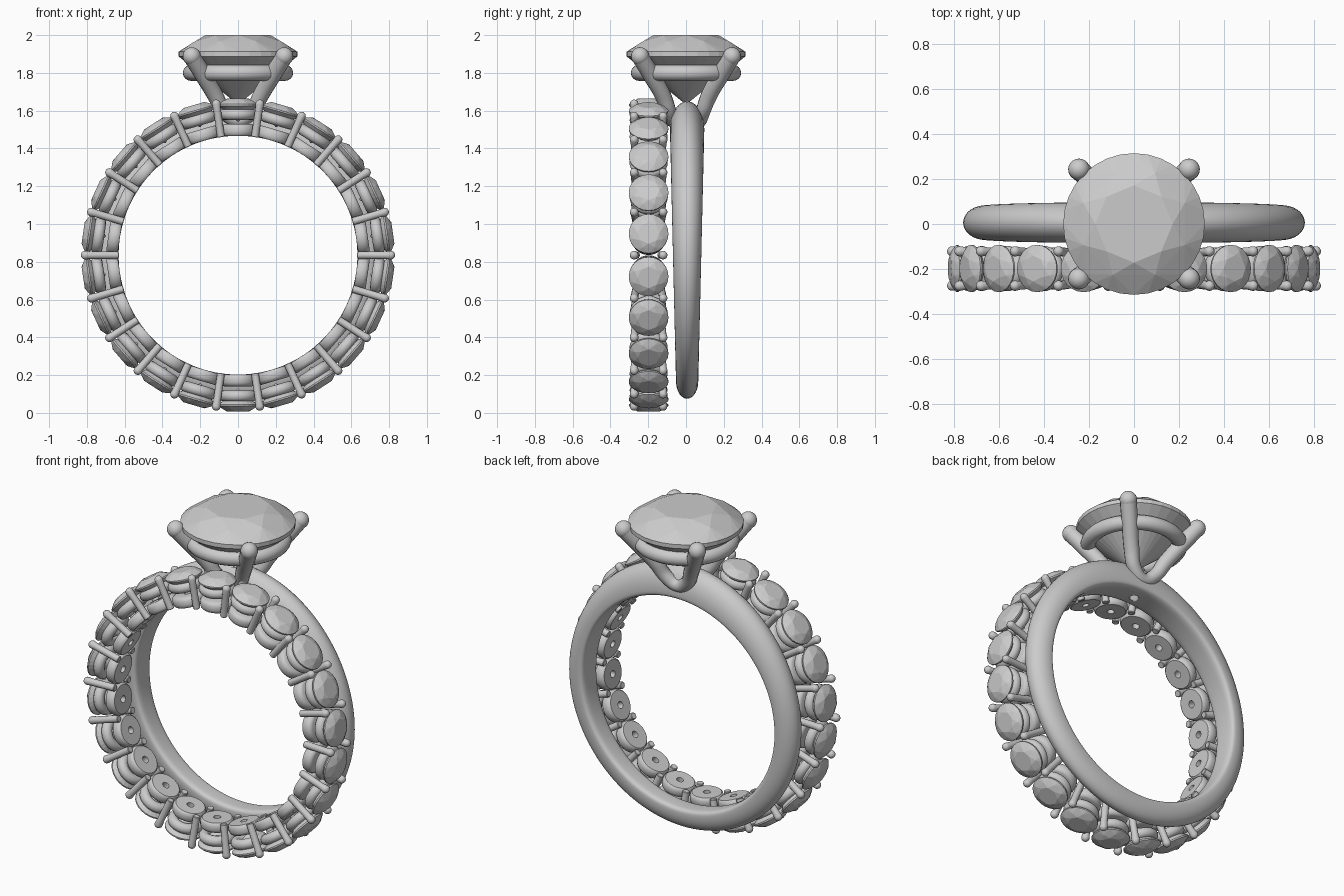
import bpy, bmesh
from math import sin, cos, pi, radians
from mathutils import Vector, Matrix

if "Cube" in bpy.data.objects:
    bpy.data.objects.remove(bpy.data.objects["Cube"])

CZ = 0.835          # height of the finger-hole centre
BAND_Y = -0.198     # centre line of the stone-set band
N = 22              # stones around the band


def finish(bm, name, smooth=True):
    bmesh.ops.recalc_face_normals(bm, faces=bm.faces)
    me = bpy.data.meshes.new(name)
    bm.to_mesh(me)
    bm.free()
    if smooth:
        me.shade_smooth()
        me.set_sharp_from_angle(angle=radians(40))
    return me


def place(name, me, matrix=Matrix()):
    ob = bpy.data.objects.new(name, me)
    ob.matrix_world = matrix
    bpy.context.collection.objects.link(ob)
    return ob


def loft(bm, rings, wrap):
    """Skin equal-length closed rings of points; wrap joins last to first."""
    vs = [[bm.verts.new(p) for p in r] for r in rings]
    m = len(vs[0])
    for i in range(len(vs) if wrap else len(vs) - 1):
        a, b = vs[i], vs[(i + 1) % len(vs)]
        for j in range(m):
            k = (j + 1) % m
            bm.faces.new((a[j], a[k], b[k], b[j]))
    if not wrap:
        bm.faces.new(vs[0])
        bm.faces.new(vs[-1])


def lathe(name, profile, seg=32, wrap=True):
    """Spin (radius, z) points about z."""
    bm = bmesh.new()
    loft(bm, [[(r * cos(2 * pi * i / seg), r * sin(2 * pi * i / seg), z)
               for i in range(seg)] for r, z in profile], wrap)
    return finish(bm, name)


def torus(name, R, r, seg, sides):
    return lathe(name, [(R + r * cos(2 * pi * i / sides), r * sin(2 * pi * i / sides))
                        for i in range(sides)], seg)


def gem(name, s, seg):
    """Round faceted gem, girdle at z = 0."""
    bm = bmesh.new()
    rows = [(0.172, 0.1, 8, 0), (0.245, 0.068, 8, 0.5), (0.315, 0.012, seg, 0),
            (0.315, -0.012, seg, 0), (0.004, -0.265, 8, 0)]
    for r, z, n, off in rows:
        for i in range(n):
            a = 2 * pi * (i + off) / n
            bm.verts.new((s * r * cos(a), s * r * sin(a), s * z))
    bmesh.ops.convex_hull(bm, input=bm.verts[:])
    return finish(bm, name, smooth=False)


# Plain band: D-shaped section, thicker and wider at the top
rings = []
for i in range(128):
    a = 2 * pi * i / 128
    up = max(0, sin(a))
    outer = 0.76 + 0.055 * up ** 3
    w = 0.075 + 0.016 * sin(a)
    inner, lip = 0.632, 0.035
    ring = []
    for j in range(36):
        p = 2 * pi * j / 36
        c, s = cos(p), sin(p)
        if s >= 0:
            y, r = w * c, inner + lip + (outer - inner - lip) * s
        else:
            y = w * abs(c) ** 0.5 * (1 if c > 0 else -1)
            r = inner + lip - lip * abs(s) ** 0.6
        ring.append((r * cos(a), y + 0.006, CZ + r * sin(a)))
    rings.append(ring)
bm = bmesh.new()
loft(bm, rings, True)
band = place("plain_band", finish(bm, "plain_band"))

# Small drilled hole beneath the centre stone
drill = place("hole_cutter", lathe("hole_cutter", [(0.027, 1.40), (0.027, 1.75)], 24, False))
drill.hide_render = True
mod = band.modifiers.new("hole", 'BOOLEAN')
mod.operation = 'DIFFERENCE'
mod.solver = 'EXACT'
mod.object = drill
bpy.context.view_layer.objects.active = band
bpy.ops.object.modifier_apply(modifier=mod.name)
bpy.data.objects.remove(drill)

# Centre stone and the rail beneath it
place("centre_stone", gem("centre_stone", 1, 32), Matrix.Translation((0, 0, 1.9)))
place("head_rail", torus("head_rail", 0.25, 0.042, 64, 16), Matrix.Translation((0, 0, 1.8)))

# Head prongs: one U-shaped wire with ball tips at the front and one at the back
half = [(0.245, 0.243, 1.888, 1.08), (0.185, 0.185, 1.79, 1.05),
        (0.12, 0.122, 1.68, 1), (0.07, 0.088, 1.59, 0.9)]
path = half + [(0, 0.075, 1.55, 0.85)] + [(-x, y, z, r) for x, y, z, r in reversed(half)]
for side, label in ((-1, "front"), (1, "back")):
    cu = bpy.data.curves.new(label + "_prongs", 'CURVE')
    cu.dimensions = '3D'
    cu.bevel_depth = 0.043
    cu.bevel_resolution = 5
    cu.use_fill_caps = True
    sp = cu.splines.new('BEZIER')
    sp.resolution_u = 6
    sp.bezier_points.add(len(path) - 1)
    for bp, (x, y, z, r) in zip(sp.bezier_points, path):
        bp.co = (x, y * side, z)
        bp.radius = r
        bp.handle_left_type = bp.handle_right_type = 'AUTO'
    tmp = place("tmp", cu)
    bpy.context.view_layer.update()
    me = bpy.data.meshes.new_from_object(tmp.evaluated_get(bpy.context.evaluated_depsgraph_get()))
    bpy.data.objects.remove(tmp)
    bm = bmesh.new()
    bm.from_mesh(me)
    for sx in (-1, 1):
        bmesh.ops.create_uvsphere(bm, u_segments=20, v_segments=12, radius=0.048,
                                  matrix=Matrix.Translation((sx * 0.245, side * 0.243, 1.888)))
    place(label + "_prongs", finish(bm, label + "_prongs"))

# Shared parts of the stone-set band, z pointing outward from the finger
small_stone = gem("small_stone", 1 / 3, 24)
seat_ring = torus("seat_ring", 0.071, 0.030, 32, 12)
base_ring = lathe("base_ring", [(0.02, 0), (0.082, 0), (0.089, 0.006), (0.093, 0.02),
                                (0.093, 0.042), (0.086, 0.056), (0.074, 0.062), (0.02, 0.062)])
R = 0.023
bead = [(R * cos(pi / 2 * i / 5), 0.177 + R * sin(pi / 2 * i / 5)) for i in range(5)]
small_prong = lathe("small_prong", [(0.017, 0), (0.02, 0.003), (0.02, 0.15)] + bead + [(0.002, 0.2)],
                    14, False)


def outward(angle, radius, y=0.0, tilt=0.0):
    p = Vector((radius * cos(angle), BAND_Y + y, CZ + radius * sin(angle)))
    return (Matrix.Translation(p) @ Matrix.Rotation(pi / 2 - angle, 4, 'Y')
            @ Matrix.Rotation(tilt, 4, 'X'))


# Repeat stones, settings and prong pairs around the band
for i in range(N):
    a = 2 * pi * (i + 0.5) / N
    place("small_stone", small_stone, outward(a, 0.795))
    place("seat_ring", seat_ring, outward(a, 0.745))
    place("base_ring", base_ring, outward(a, 0.632))
    for s in (-1, 1):
        place("small_prong", small_prong, outward(2 * pi * i / N, 0.632, s * 0.066, -s * 0.06))
